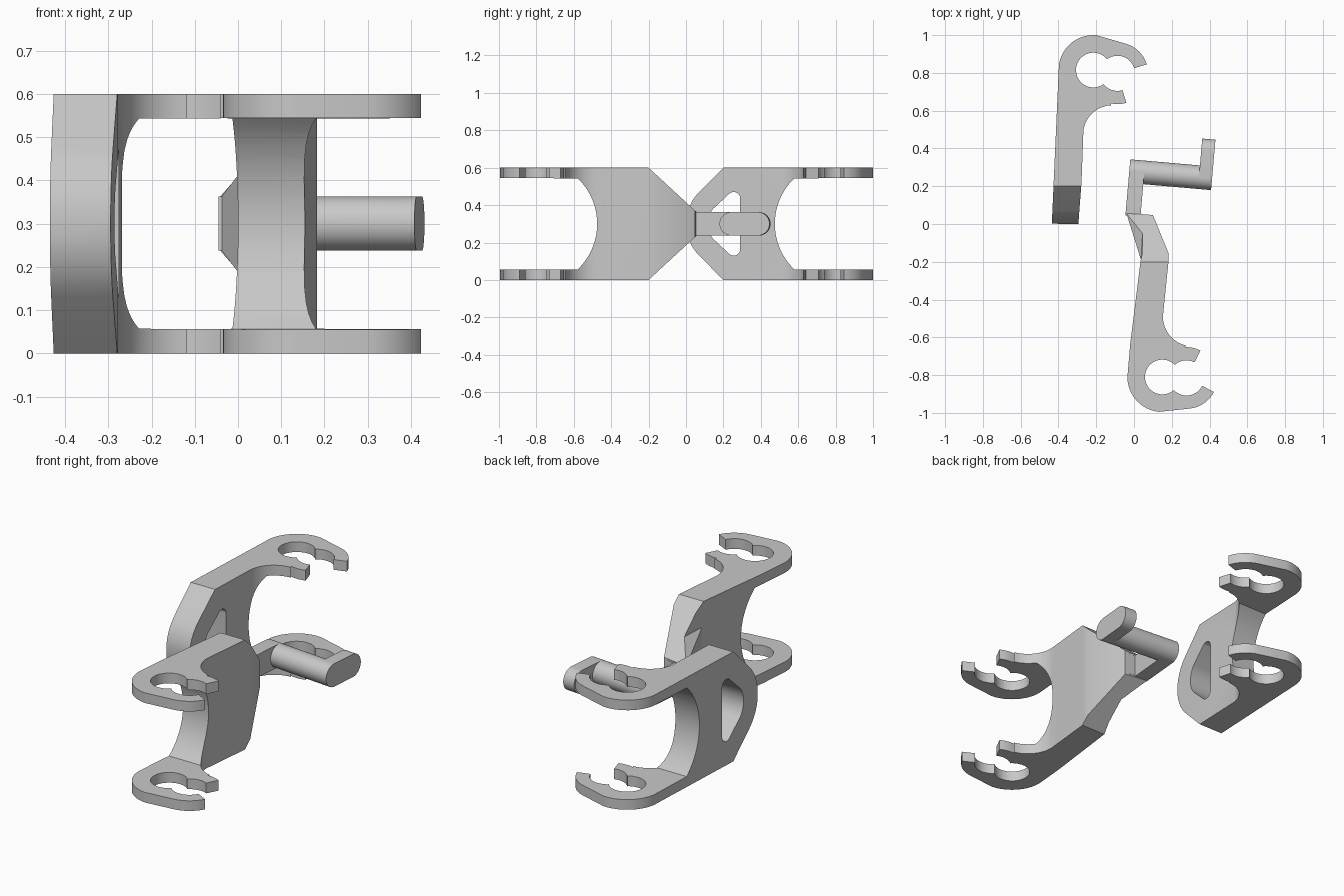
import bpy, bmesh
from math import sin, cos, radians
from mathutils import Matrix, Vector

if "Cube" in bpy.data.objects:
    bpy.data.objects.remove(bpy.data.objects["Cube"])

MID, TOP = 0.3, 0.6
grey = bpy.data.materials.new("light_grey")
grey.use_nodes = True
grey.diffuse_color = (0.58, 0.58, 0.58, 1)
grey.node_tree.nodes["Principled BSDF"].inputs["Base Color"].default_value = (0.58, 0.58, 0.58, 1)


def finish(name, bm, matrix=Matrix()):
    bmesh.ops.recalc_face_normals(bm, faces=bm.faces)
    mesh = bpy.data.meshes.new(name)
    bm.to_mesh(mesh)
    bm.free()
    mesh.transform(matrix)
    mesh.materials.append(grey)
    obj = bpy.data.objects.new(name, mesh)
    bpy.context.collection.objects.link(obj)
    return obj


def prism(name, points, low, high, axis, matrix=Matrix()):
    """Extrude an outline along z (plan outline) or x (side outline)."""
    bm = bmesh.new()
    place = (lambda p, h: (p[0], p[1], h)) if axis == "z" else (lambda p, h: (h, p[0], p[1]))
    face = bm.faces.new([bm.verts.new(place(p, low)) for p in points])
    grown = bmesh.ops.extrude_face_region(bm, geom=[face])["geom"]
    shift = Vector(place((0, 0), high - low))
    bmesh.ops.translate(bm, vec=shift, verts=[v for v in grown if isinstance(v, bmesh.types.BMVert)])
    return finish(name, bm, matrix)


def combine(obj, tool, operation):
    mod = obj.modifiers.new("combine", "BOOLEAN")
    mod.object, mod.operation, mod.solver = tool, operation, "EXACT"
    bpy.context.view_layer.objects.active = obj
    bpy.ops.object.modifier_apply(modifier=mod.name)
    bpy.data.objects.remove(tool)


def arc(centre, r, start, end):
    n = max(3, int(abs(end - start) / 7))
    angles = [radians(start + (end - start) * i / n) for i in range(n + 1)]
    return [(centre[0] + r * cos(a), centre[1] + r * sin(a)) for a in angles]


def hook(centre, turn, flip):
    """Double-socket clip outline, from the outer edge round to the stem fillet."""
    big, small = (0, 0), (0.128, -0.005)
    pts = arc(big, 0.185, 180, 265) + arc(small, 0.163, 276, 333)
    pts += arc(small, 0.093, -27, -133) + arc(big, 0.092, -48, -314)[:]
    pts += arc(small, 0.093, 133, 63) + arc(small, 0.163, 63, 94)
    pts += arc((0.16, 0.32), 0.157, 258, 180)
    c, s = cos(radians(turn)), sin(radians(turn))
    return [(centre[0] + x * c - y * flip * s, centre[1] + x * s + y * flip * c) for x, y in pts]


def fork(sign):
    """Side outline of the two arms with the round cut between them."""
    gap = arc((sign * 0.813, MID), 0.338, 180 - 46.5, 180 + 46.5)
    gap = [(sign * (0.813 + 0.338 * cos(radians(a))), MID + 0.338 * sin(radians(a)))
           for a in range(134, 227, 4)]
    far = sign * 1.1
    return [(far, TOP), (far, 0.545)] + gap + [(far, 0.055), (far, 0)]


# Rear bracket: hooked plan cut by a side outline with a rounded nose
rear_plan = hook((-0.215, 0.815), -10, -1)
rear_plan += [(-0.278, 0.217), (-0.295, -0.005), (-0.435, 0.003), (-0.415, 0.45)]
rear = prism("rear_bracket", rear_plan, 0, TOP, "z")
nose = [(0.2, 0)] + arc((0.241, MID), 0.241, 225, 135) + [(0.2, TOP)]
combine(rear, prism("rear_side", fork(1) + nose, -1, 1, "x"), "INTERSECT")

# Rounded triangular window
window = arc((0.255, 0.435), 0.035, 0, 135) + arc((0.241, MID), 0.125, 140, 220)
window += arc((0.255, 0.165), 0.035, 225, 360)
combine(rear, prism("window", window, -1, 1, "x"), "DIFFERENCE")

# Front bracket: matching hook with a cranked, tapered neck
front_plan = hook((0.15, -0.81), 0, 1)
front_plan += [(0.16, -0.42), (0.183, -0.195), (0.183, -0.155), (0.10, 0.048), (-0.04, 0.056),
               (0.045, -0.05), (0.045, -0.15), (0.035, -0.195), (-0.02, -0.635)]
front = prism("front_bracket", front_plan, 0, TOP, "z")
neck = [(-0.2, 0), (0.06, 0.24), (0.06, 0.36), (-0.2, TOP)]
combine(front, prism("front_side", fork(-1) + neck, -1, 1, "x"), "INTERSECT")

# Gusset filling the inside of the crank
bm = bmesh.new()
for x, y, half in [(-0.04, 0.056, 0.06), (0.045, -0.05, 0.16), (0.08, 0.05, 0.06),
                   (0.037, -0.19, 0.16), (0.08, -0.19, 0.16)]:
    for side in (-1, 1):
        bm.verts.new((x, y, MID + side * half))
hull = bmesh.ops.convex_hull(bm, input=bm.verts)
bmesh.ops.delete(bm, geom=list({g for g in hull["geom_interior"] if isinstance(g, bmesh.types.BMVert)}),
                 context="VERTS")
combine(front, finish("gusset", bm), "UNION")

# Crank handle: post, round bar and end tab
R = 0.0625
frame = Matrix.Translation((-0.025, 0.28, MID)) @ Matrix.Rotation(radians(-5), 4, "Z")
post = [(-0.235, -R), *arc((0, 0), R, -90, 90), (-0.235, R)]
tab = arc((0, 0), R, 90, 270) + arc((0.143, 0), R, -90, 90)
handle = prism("crank_handle", post, 0, 0.08, "x", frame)
combine(handle, prism("bar", arc((0, 0), R, 0, 353), 0.04, 0.40, "x", frame), "UNION")
combine(handle, prism("tab", tab, 0.37, 0.44, "x", frame), "UNION")

# Keep hard edges crisp and curved walls smooth
for obj in (rear, front, handle):
    bpy.ops.object.select_all(action="DESELECT")
    obj.select_set(True)
    bpy.context.view_layer.objects.active = obj
    bpy.ops.object.shade_smooth_by_angle(angle=radians(28))
